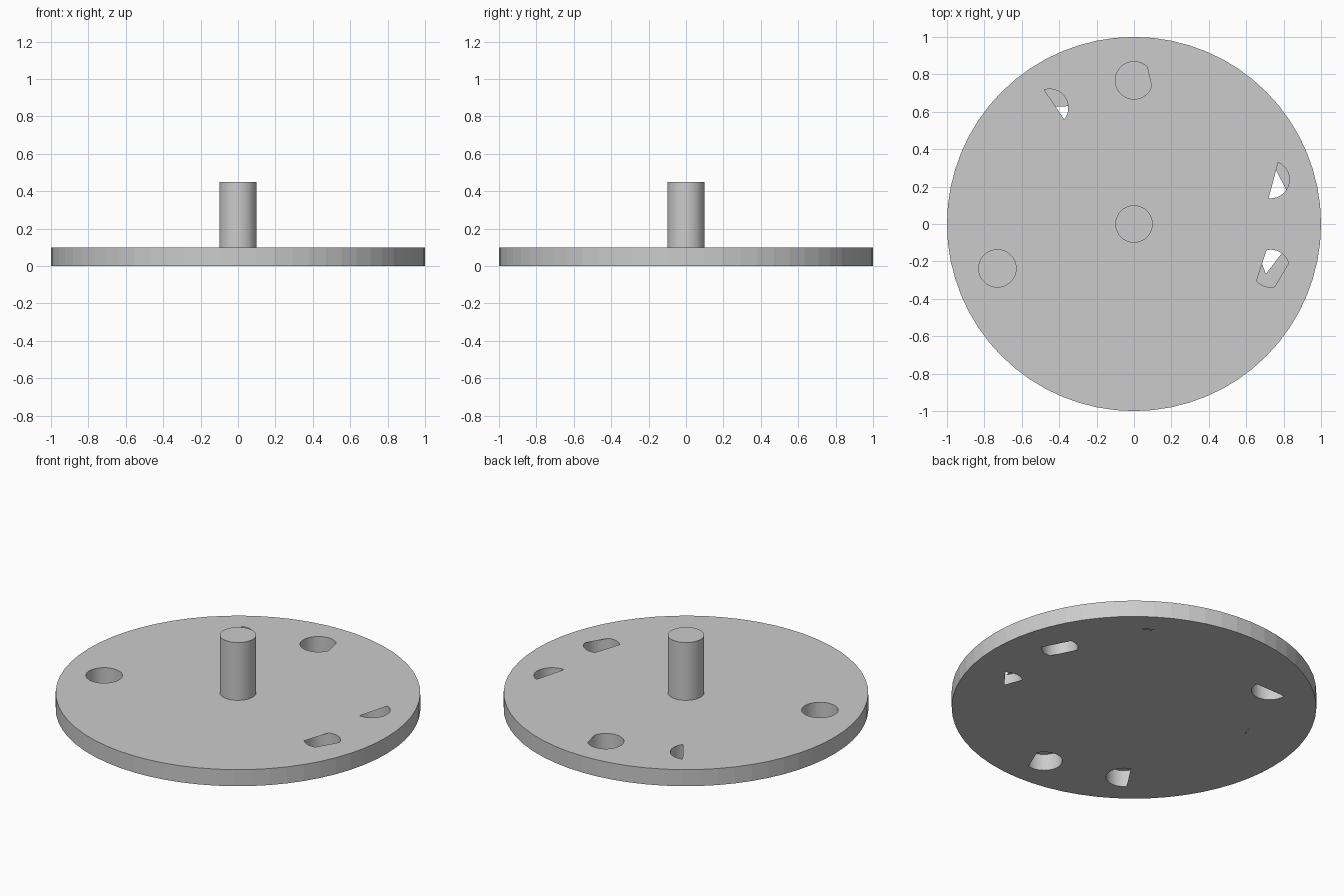
import bpy, bmesh, math

if "Cube" in bpy.data.objects:
    bpy.data.objects.remove(bpy.data.objects["Cube"])

THICK, TOP, SEG = 0.1, 0.45, 64
RING, HOLE_R = 0.768, 0.1

# Straight edges limiting each opening, keyed by hole angle (open to the left of a -> b).
# Holes that are not listed are closed on that side.
TOP_CUTS = {
    90: [((.095, .735), (.07, .84))],
    198: [((-.63, -.175), (-.69, -.14))],
    126: [((-.475, .71), (-.37, .555))],
    18: [((.77, .325), (.72, .14))],
    342: [((.71, -.135), (.655, -.305)), ((.755, -.33), (.82, -.22))],
}
BOTTOM_CUTS = {
    126: [((-.345, .63), (-.55, .625))],
    18: [((.81, .19), (.735, .335)), ((.645, .285), (.72, .137))],
    342: [((.705, -.267), (.787, -.16)), ((.665, -.16), (.705, -.267))],
    270: [((.03, -.865), (.09, -.72))],
    234: [((-.42, -.527), (-.526, -.69))],
    162: [((-.63, .241), (-.661, .152))],
    54: [((.455, .72), (.525, .69))],
}


def circle(r, cx=0, cy=0, n=SEG):
    return [(cx + r * math.cos(2 * math.pi * i / n), cy + r * math.sin(2 * math.pi * i / n))
            for i in range(n)]


def hole(angle):
    a = math.radians(angle)
    return circle(HOLE_R, RING * math.cos(a), RING * math.sin(a))


def clip(poly, a, b):
    """Keep the part of a polygon left of the line a -> b."""
    def side(p):
        return (b[0] - a[0]) * (p[1] - a[1]) - (b[1] - a[1]) * (p[0] - a[0])
    out = []
    for p, q in zip(poly, poly[1:] + poly[:1]):
        sp, sq = side(p), side(q)
        if sp >= 0:
            out.append(p)
        if sp * sq < 0:
            t = sp / (sp - sq)
            out.append((p[0] + t * (q[0] - p[0]), p[1] + t * (q[1] - p[1])))
    return out


def wall(bm, loop, z0, z1, inward=False):
    lo = [bm.verts.new((x, y, z0)) for x, y in loop]
    hi = [bm.verts.new((x, y, z1)) for x, y in loop]
    for i in range(len(loop)):
        j = (i + 1) % len(loop)
        f = [lo[i], lo[j], hi[j], hi[i]]
        bm.faces.new(f[::-1] if inward else f)


def cap(bm, z, cuts, up):
    """Flat disc face pierced by the clipped openings."""
    loops = [circle(1)]
    for angle, lines in cuts.items():
        poly = hole(angle)
        for a, b in lines:
            poly = clip(poly, a, b)
        loops.append(poly)
    edges = []
    for loop in loops:
        vs = [bm.verts.new((x, y, z)) for x, y in loop]
        edges += [bm.edges.new((vs[i - 1], vs[i])) for i in range(len(vs))]
    res = bmesh.ops.triangle_fill(bm, use_beauty=True, edges=edges, normal=(0, 0, up))
    for f in res["geom"]:
        if isinstance(f, bmesh.types.BMFace):
            f.normal_update()
            if f.normal.z * up < 0:
                f.normal_flip()


def finish(bm, name):
    me = bpy.data.meshes.new(name)
    bm.to_mesh(me)
    bm.free()
    bpy.context.collection.objects.link(bpy.data.objects.new(name, me))


# Disc with ten partly covered holes
bm = bmesh.new()
wall(bm, circle(1), 0, THICK)
cap(bm, THICK, TOP_CUTS, 1)
cap(bm, 0, BOTTOM_CUTS, -1)
for k in range(10):
    wall(bm, hole(18 + 36 * k), 0, THICK, inward=True)
finish(bm, "disc")

# Central shaft
bm = bmesh.new()
wall(bm, circle(0.1), THICK, TOP)
bm.faces.new([bm.verts.new((x, y, TOP)) for x, y in circle(0.1)])
finish(bm, "shaft")
